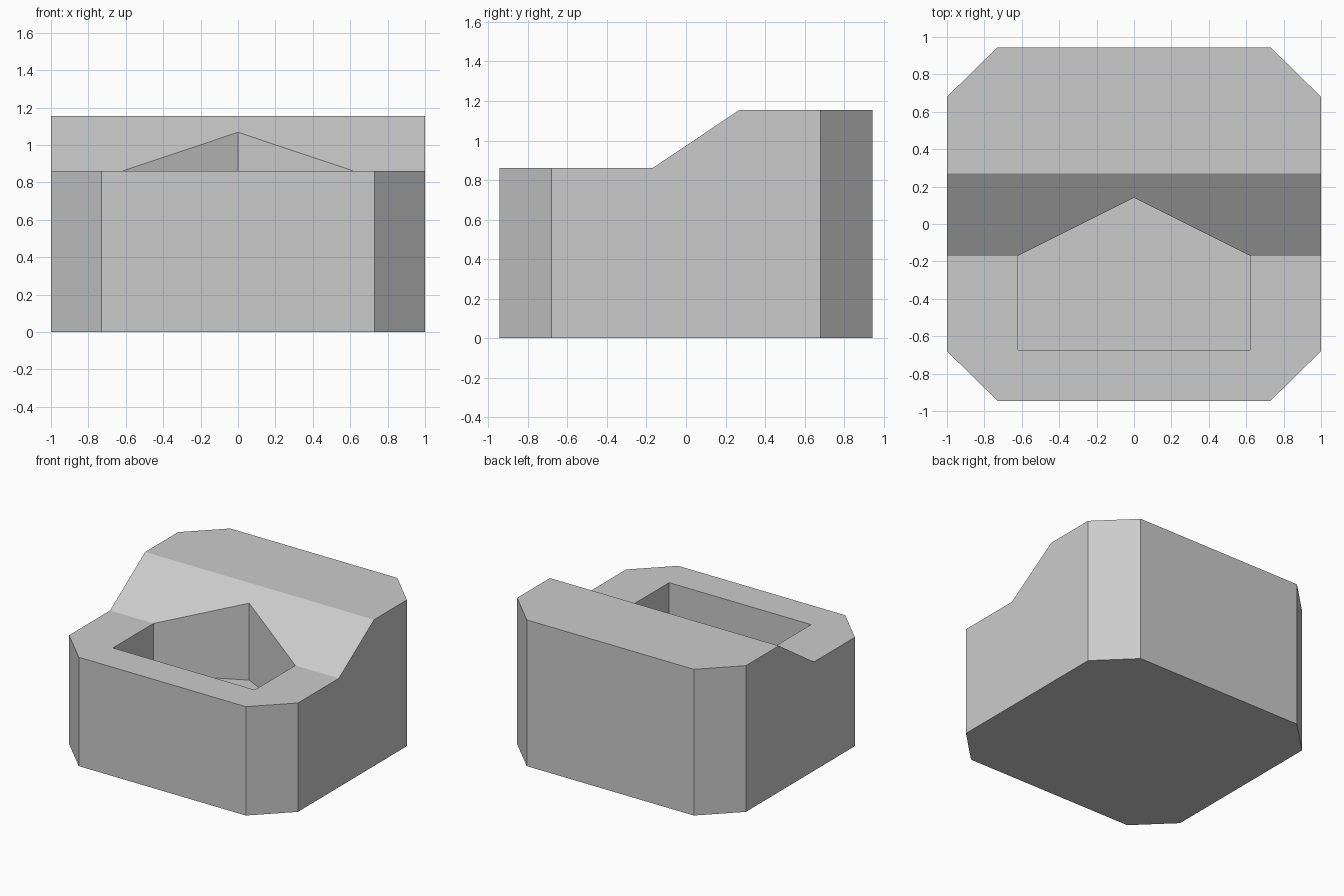
import bpy
import bmesh
from mathutils import Vector

cube = bpy.data.objects.get("Cube")
if cube:
    bpy.data.objects.remove(cube, do_unlink=True)

grey = bpy.data.materials.new("light grey")
grey.use_nodes = True
colour = (0.6, 0.6, 0.6, 1)
grey.diffuse_color = colour
grey.node_tree.nodes["Principled BSDF"].inputs["Base Color"].default_value = colour


def prism(name, points, sweep):
    """Extrude a flat outline along a vector into a closed solid."""
    bm = bmesh.new()
    face = bm.faces.new([bm.verts.new(p) for p in points])
    cap = bmesh.ops.extrude_face_region(bm, geom=[face], use_keep_orig=True)
    moved = [g for g in cap["geom"] if isinstance(g, bmesh.types.BMVert)]
    bmesh.ops.translate(bm, verts=moved, vec=Vector(sweep))
    bmesh.ops.recalc_face_normals(bm, faces=bm.faces)
    mesh = bpy.data.meshes.new(name)
    bm.to_mesh(mesh)
    bm.free()
    mesh.materials.append(grey)
    obj = bpy.data.objects.new(name, mesh)
    bpy.context.collection.objects.link(obj)
    return obj


def mirrored(half):
    """Close a right-hand outline with its mirror image across x = 0."""
    return half + [(-x, y, z) for x, y, z in reversed(half) if x]


LOW, HIGH, FLOOR = 0.86, 1.155, 0.46

# Block with chamfered vertical corners
block = prism("block", mirrored([(0.73, -0.945, 0), (1, -0.68, 0),
                                 (1, 0.68, 0), (0.73, 0.945, 0)]), (0, 0, HIGH))

# Cutter for the low front deck and the slope up to the rear deck
slope = (HIGH - LOW) / (0.27 + 0.17)
step = prism("step_cutter", [(-1.2, -1.2, LOW), (-1.2, -0.17, LOW),
                             (-1.2, 0.42, LOW + 0.59 * slope),
                             (-1.2, -1.2, LOW + 0.59 * slope)], (2.4, 0, 0))

# Cutter for the house-shaped pocket
pocket = prism("pocket_cutter", mirrored([(0.62, -0.675, FLOOR), (0.62, -0.17, FLOOR),
                                          (0, 0.14, FLOOR)]), (0, 0, 1))

for cutter in (step, pocket):
    cutter.hide_render = True
    cut = block.modifiers.new(cutter.name, "BOOLEAN")
    cut.operation = "DIFFERENCE"
    cut.solver = "EXACT"
    cut.object = cutter

# Bake the cuts and remove the cutters
bpy.context.view_layer.update()
graph = bpy.context.evaluated_depsgraph_get()
result = bpy.data.meshes.new_from_object(block.evaluated_get(graph))
block.modifiers.clear()
block.data = result
for cutter in (step, pocket):
    bpy.data.objects.remove(cutter, do_unlink=True)
